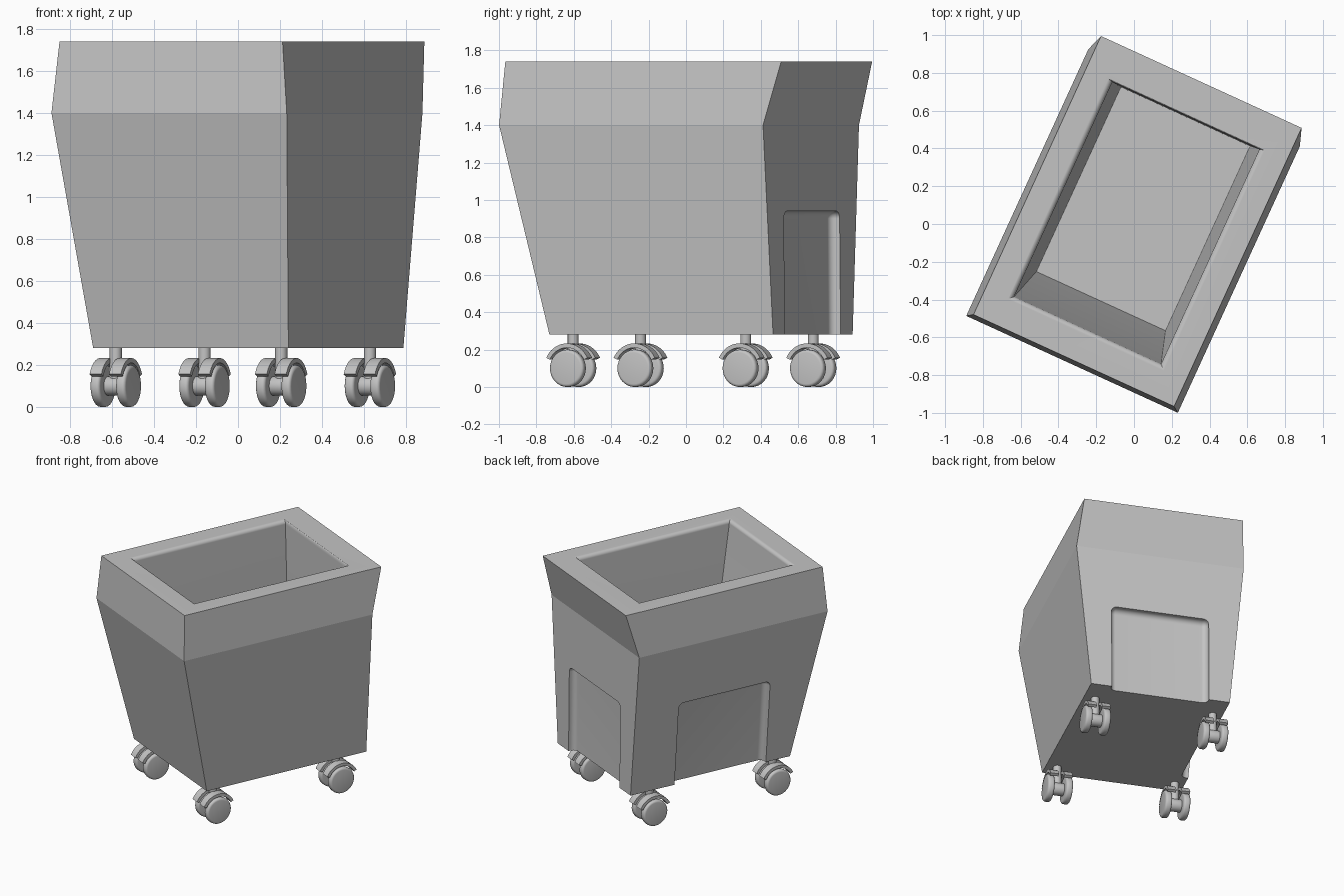
import bpy, bmesh, math
from mathutils import Matrix, Vector

cube = bpy.data.objects.get("Cube")
if cube:
    bpy.data.objects.remove(cube, do_unlink=True)

TURN = Matrix.Rotation(math.radians(-24.6), 4, "Z")   # whole bin is turned on the floor
MID_X = 0.011

grey = bpy.data.materials.new("plain grey")
grey.use_nodes = True
colour = (0.55, 0.55, 0.55, 1)
grey.diffuse_color = colour
grey.node_tree.nodes["Principled BSDF"].inputs["Base Color"].default_value = colour


def add_object(name, bm):
    bmesh.ops.recalc_face_normals(bm, faces=bm.faces)
    bm.transform(TURN)
    mesh = bpy.data.meshes.new(name)
    bm.to_mesh(mesh)
    bm.free()
    mesh.materials.append(grey)
    ob = bpy.data.objects.new(name, mesh)
    bpy.context.collection.objects.link(ob)
    return ob


def smooth(ob, degrees):
    bpy.ops.object.select_all(action="DESELECT")
    ob.select_set(True)
    bpy.context.view_layer.objects.active = ob
    bpy.ops.object.shade_smooth_by_angle(angle=math.radians(degrees))


# Tub: rectangles lofted up the outside, over the rounded lip and down inside
rings = [(0.28, 0.511, -0.564, 0.751),
         (1.40, 0.616, -0.812, 0.74),
         (1.74, 0.584, -0.79, 0.832)]
LIP, STEPS = 0.028, 12
for i in range(STEPS + 1):
    a = math.pi / 2 * i / STEPS
    inset = LIP * math.sin(a)
    rings.append((1.74 - LIP * (1 - math.cos(a)), 0.456 - inset, -0.642 + inset, 0.644 - inset * 0.3))
rings.append((0.7, 0.376, -0.444, 0.63))

bm = bmesh.new()
loops = []
for z, hx, y0, y1 in rings:
    corners = ((-hx, y0), (hx, y0), (hx, y1), (-hx, y1))
    loops.append([bm.verts.new((MID_X + x, y, z)) for x, y in corners])
for low, high in zip(loops, loops[1:]):
    for k in range(4):
        n = (k + 1) % 4
        bm.faces.new((low[k], low[n], high[n], high[k]))
bm.faces.new(loops[0])
bm.faces.new(loops[-1])
tub = add_object("tub", bm)


# Recessed panels: rounded, sheared blocks cut from each side
def cut_recess(name, start, end, slope, place):
    bm = bmesh.new()
    bmesh.ops.create_cube(bm, size=1)
    for v in bm.verts:
        v.co = (end if v.co.x > 0 else start,
                0.2 if v.co.y > 0 else -0.055,
                0.94 if v.co.z > 0 else 0.1)
    bmesh.ops.bevel(bm, geom=bm.edges[:], offset=0.04, segments=12, profile=0.5, affect="EDGES")
    for v in bm.verts:
        along, out, z = v.co
        x, y = place(along, out + slope * (z - 0.28))
        v.co = (x, y, z)
    cutter = add_object(name, bm)
    cutter.hide_render = True
    mod = tub.modifiers.new(name, "BOOLEAN")
    mod.operation, mod.solver, mod.object = "DIFFERENCE", "EXACT", cutter
    bpy.context.view_layer.objects.active = tub
    bpy.ops.object.modifier_apply(modifier=mod.name)
    bpy.data.objects.remove(cutter, do_unlink=True)


cut_recess("front_recess", -0.346, 0.37, 0.221, lambda a, d: (a, -0.564 - d))
cut_recess("back_recess", -0.346, 0.37, -0.01, lambda a, d: (a, 0.751 + d))
cut_recess("right_recess", -0.365, 0.388, 0.094, lambda a, d: (MID_X + 0.511 + d, a))
cut_recess("left_recess", -0.365, 0.388, 0.094, lambda a, d: (MID_X - 0.511 - d, a))
smooth(tub, 9)


# Casters: stem, hub, twin wheels and a curved fender over each wheel
def cylinder(name, radius, length, centre, axis="X", round_edge=0):
    bm = bmesh.new()
    rot = Matrix.Rotation(math.pi / 2, 4, "Y") if axis == "X" else Matrix()
    bmesh.ops.create_cone(bm, cap_ends=True, segments=32, radius1=radius, radius2=radius,
                          depth=length, matrix=Matrix.Translation(centre) @ rot)
    if round_edge:
        rims = [e for e in bm.edges if any(len(f.verts) > 4 for f in e.link_faces)]
        bmesh.ops.bevel(bm, geom=rims, offset=round_edge, segments=4, profile=0.5, affect="EDGES")
    smooth(add_object(name, bm), 35)


def fender(name, centre, x0, x1):
    bm = bmesh.new()
    previous = first = None
    steps = 18
    for i in range(steps + 1):
        a = math.radians(25 + 130 * i / steps)
        ring = [bm.verts.new(centre + Vector((x, r * math.cos(a), r * math.sin(a))))
                for x, r in ((x0, 0.11), (x1, 0.11), (x1, 0.133), (x0, 0.133))]
        if previous:
            for k in range(4):
                n = (k + 1) % 4
                bm.faces.new((previous[k], previous[n], ring[n], ring[k]))
        else:
            first = ring
        previous = ring
    bm.faces.new(first)
    bm.faces.new(previous)
    smooth(add_object(name, bm), 35)


for end, y in (("front", -0.463), ("back", 0.552)):
    for side, sx in (("left", 1), ("right", -1)):
        tag = f"{end}_{side}_caster"
        axle = Vector((0.005 + sx * 0.433, y, 0.1))
        cylinder(tag + "_stem", 0.029, 0.19, axle + Vector((0, 0, 0.095)), "Z")
        cylinder(tag + "_hub", 0.046, 0.1, axle, "X", 0.012)
        for label, s in (("outer", sx), ("inner", -sx)):
            cylinder(f"{tag}_{label}_wheel", 0.1, 0.05, axle + Vector((s * 0.067, 0, 0)), "X", 0.016)
            fender(f"{tag}_{label}_fender", axle, s * 0.02, s * 0.082)
